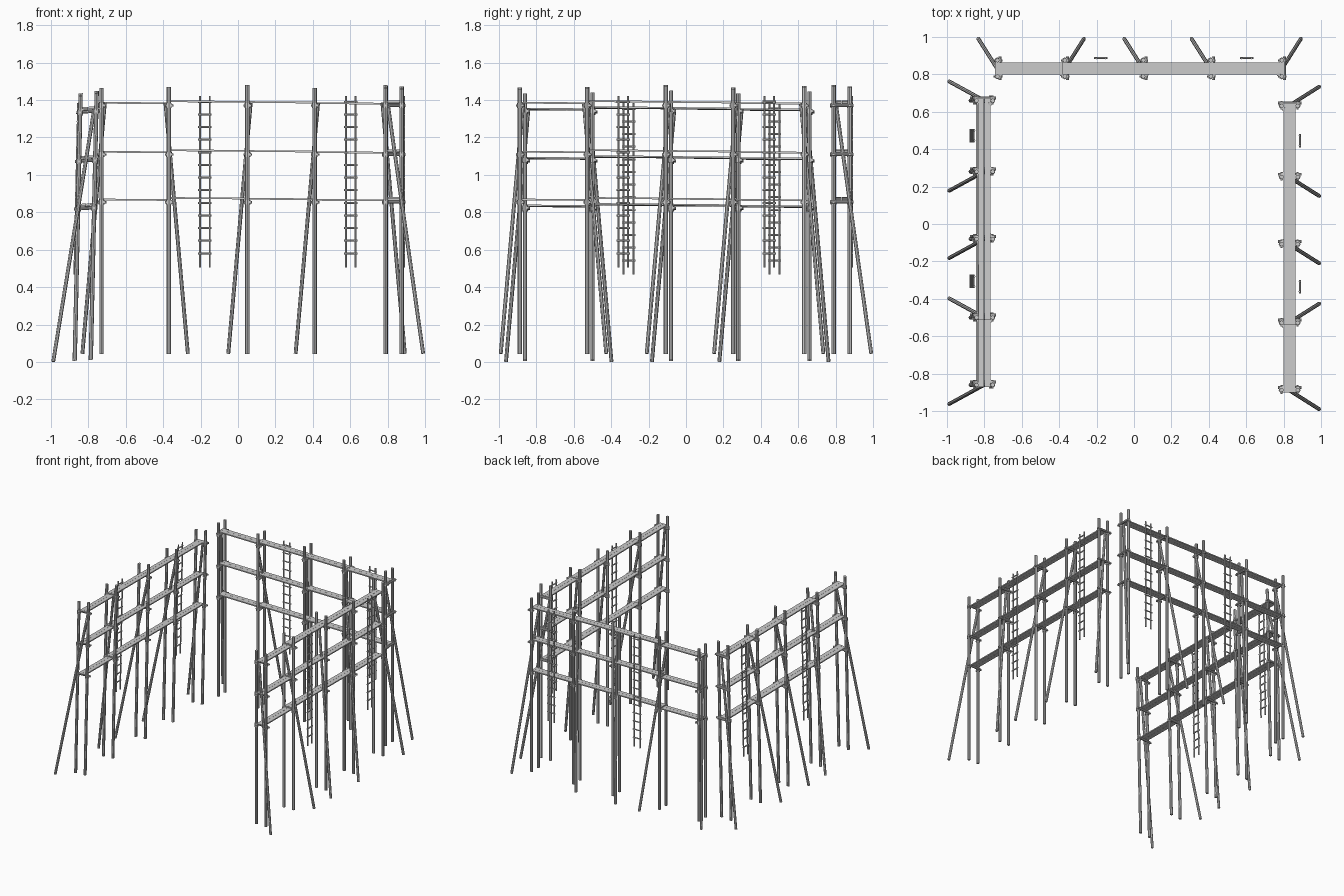
import bpy, bmesh
from mathutils import Vector, Matrix

if "Cube" in bpy.data.objects:
    bpy.data.objects.remove(bpy.data.objects["Cube"])

STATIONS = [0.0, 0.36, 0.78, 1.14, 1.52]     # distance along the wall
LEAN = [-1, 1, -1, -1, 1]                    # side each brace foot swings to
TOPS = [1.465, 1.47, 1.48, 1.465, 1.475]
LEVELS = [0.868, 1.123, 1.385]
POLE_O = 0.043                               # pole offset from wall centre
BASE = 0.042


def tube(bm, a, b, r, n=8):
    a, b = Vector(a), Vector(b)
    d = b - a
    rot = d.to_track_quat('Z', 'Y').to_matrix().to_4x4()
    bmesh.ops.create_cone(bm, cap_ends=True, segments=n, radius1=r, radius2=r,
                          depth=d.length, matrix=Matrix.Translation((a + b) / 2) @ rot)


def box_between(bm, a, b, w, t):
    # board from a to b in the local (s, o, z) frame
    a, b = Vector(a), Vector(b)
    d = b - a
    rot = d.to_track_quat('X', 'Z').to_matrix().to_4x4()
    bmesh.ops.create_cube(bm, size=1, matrix=Matrix.Translation((a + b) / 2) @ rot
                          @ Matrix.Diagonal((d.length, w, t, 1)))


def finish(name, bm, place, smooth=True):
    for v in bm.verts:
        v.co = place(v.co)
    bmesh.ops.recalc_face_normals(bm, faces=bm.faces)
    me = bpy.data.meshes.new(name)
    bm.to_mesh(me)
    bm.free()
    ob = bpy.data.objects.new(name, me)
    bpy.context.collection.objects.link(ob)
    if smooth:
        bpy.ops.object.select_all(action='DESELECT')
        ob.select_set(True)
        bpy.context.view_layer.objects.active = ob
        bpy.ops.object.shade_smooth_by_angle()


def wall(side, place):
    # upright poles, in pairs
    bm = bmesh.new()
    for s, top in zip(STATIONS, TOPS):
        for o, dz in ((-POLE_O, 0.0), (POLE_O, -0.008)):
            tube(bm, (s, o, BASE), (s, o, top + dz), 0.0115)
    finish(side + "_upright_poles", bm, place)

    # slanted braces, from outer foot to inner pole top
    bm = bmesh.new()
    for s, k in zip(STATIONS, LEAN):
        tube(bm, (s + 0.102 * k, 0.158, BASE + 0.002), (s - 0.018 * k, -0.032, 1.385), 0.0105)
    finish(side + "_braces", bm, place)

    # short cross bars carrying the planks
    bm = bmesh.new()
    for i, s in enumerate(STATIONS):
        for z in LEVELS:
            tube(bm, (s + 0.014, -0.062, z - 0.014), (s + 0.014, 0.064, z - 0.014), 0.008)
    finish(side + "_cross_bars", bm, place)

    # clamps joining poles and cross bars
    bm = bmesh.new()
    for s in STATIONS:
        for z in LEVELS:
            for o in (-POLE_O, POLE_O):
                tube(bm, (s, o, z - 0.028), (s, o, z - 0.002), 0.0155)
                tube(bm, (s - 0.02, o, z - 0.015), (s + 0.026, o, z - 0.015), 0.006, 6)
    finish(side + "_clamps", bm, place)

    # walkway planks, two side by side per bay
    bm = bmesh.new()
    dz = [0.0, 0.008, 0.004, -0.002]
    for z in LEVELS:
        for i in range(4):
            a, b = STATIONS[i] - 0.012, STATIONS[i + 1] + 0.012
            for o in (-0.0165, 0.0165):
                box_between(bm, (a, o, z + dz[i]), (b, o, z + dz[i] - 0.003), 0.032, 0.009)
    finish(side + "_planks", bm, place, False)

    # ladders hung on the outer side
    bm = bmesh.new()
    for c in (0.553, 1.333):
        for k in (-1, 1):
            tube(bm, (c + 0.026 * k, 0.054, 0.505), (c + 0.026 * k, 0.054, 1.42), 0.006, 6)
        for i in range(13):
            z = 0.58 + i * 0.0675
            tube(bm, (c - 0.036, 0.056, z), (c + 0.036, 0.056, z), 0.0055, 6)
    finish(side + "_ladders", bm, place)


# local frame: x along the wall, y outward, z up
wall("back", lambda p: Vector((-0.73 + p.x, 0.832 + p.y, p.z)))
wall("right", lambda p: Vector((0.832 + p.y, -0.888 + p.x, p.z)))
# the left wall sits lower and leans slightly inward
wall("left", lambda p: Vector((-0.83 - p.y + 0.022 * (p.z - BASE), -0.86 + p.x,
                               p.z - 0.034 - 0.06 * p.y)))
zmin = min(v.co.z for o in bpy.data.objects for v in o.data.vertices)
for o in bpy.data.objects:
    for v in o.data.vertices:
        v.co.z -= zmin
